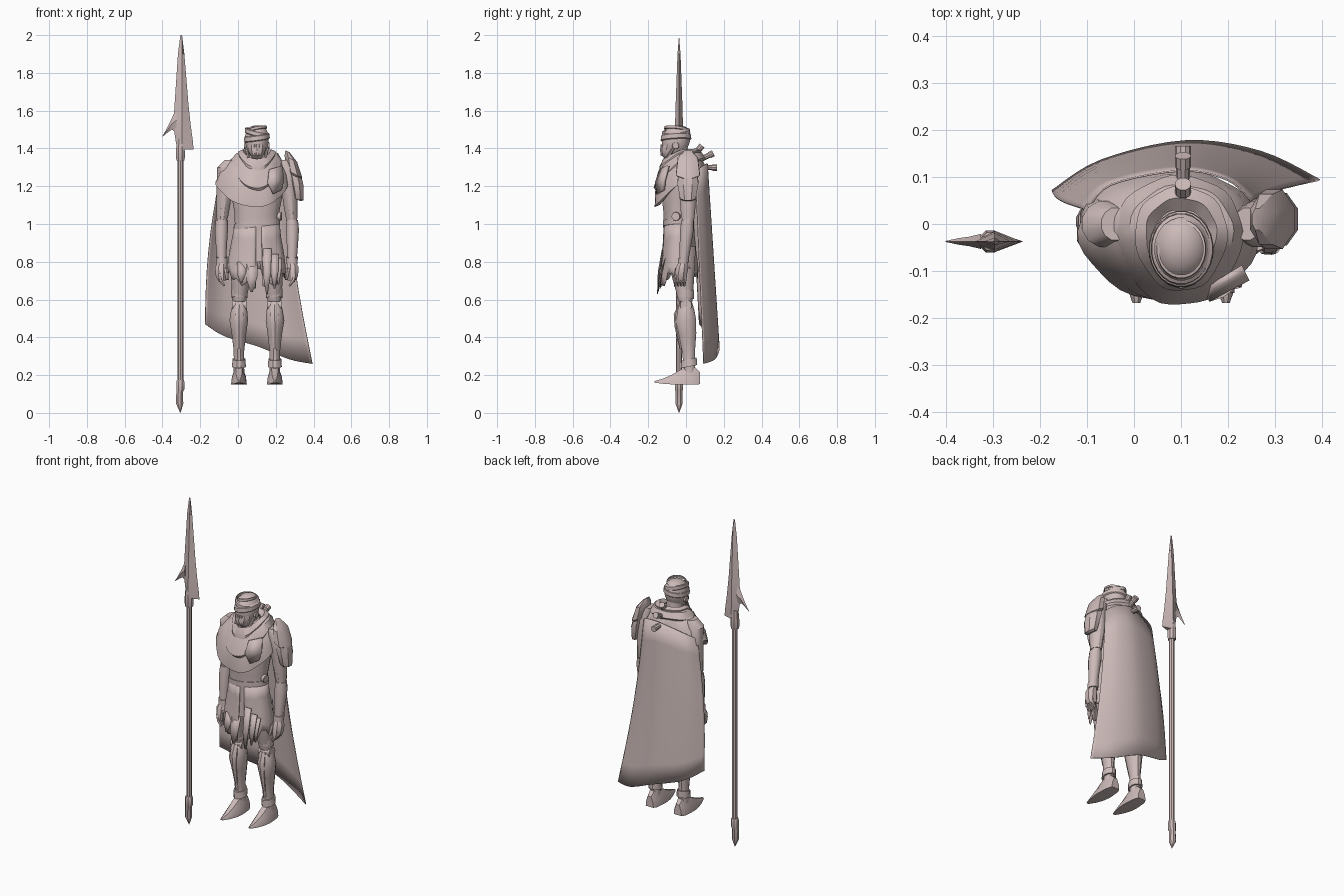
import bpy, bmesh, math, random
from mathutils import Vector

random.seed(4)
CX = 0.10  # centre line of the figure
mat = bpy.data.materials.new("dusty_rose_clay")
mat.diffuse_color = (0.60, 0.49, 0.48, 1)


def loft(name, rings, caps=True, closed=True, thick=0):
    bm = bmesh.new()
    rows = [[bm.verts.new(p) for p in r] for r in rings]
    n = len(rows[0])
    for a, b in zip(rows, rows[1:]):
        for i in range(n if closed else n - 1):
            j = (i + 1) % n
            bm.faces.new((a[i], a[j], b[j], b[i]))
    if caps:
        bm.faces.new(rows[0][::-1])
        bm.faces.new(rows[-1])
    bmesh.ops.remove_doubles(bm, verts=bm.verts, dist=0.0003)
    bmesh.ops.recalc_face_normals(bm, faces=bm.faces)
    me = bpy.data.meshes.new(name)
    bm.to_mesh(me)
    bm.free()
    ob = bpy.data.objects.new(name, me)
    bpy.context.collection.objects.link(ob)
    me.materials.append(mat)
    if thick:
        m = ob.modifiers.new("thickness", 'SOLIDIFY')
        m.thickness = thick
    return ob


def ring(x, y, z, rx, ry, n=12, tx=0, ty=0):
    """Horizontal ellipse, tilted by tx along x and ty along y."""
    out = []
    for i in range(n):
        a = 2 * math.pi * (i + 0.5) / n
        dx, dy = rx * math.cos(a), ry * math.sin(a)
        out.append((x + dx, y + dy, z + tx * dx + ty * dy))
    return out


def stack(name, rows, n=12, tx=0, ty=0, **kw):
    return loft(name, [ring(*r, n, tx, ty) for r in rows], **kw)


def tube(name, a, b, r0, r1=None, n=10):
    a, b = Vector(a), Vector(b)
    q = (b - a).to_track_quat('Z', 'Y')
    rings = []
    for c, r in ((a, r0), (b, r0 if r1 is None else r1)):
        rings.append([c + q @ Vector((r * math.cos(2 * math.pi * i / n), r * math.sin(2 * math.pi * i / n), 0))
                      for i in range(n)])
    return loft(name, rings)


# --- spear ---
SX, SY = -0.305, -0.037
tube("spear_shaft", (SX, SY, 0.12), (SX, SY, 1.38), 0.0155, n=8)
stack("spear_collar", [(SX, SY, z, r, r) for z, r in ((1.335, .022), (1.35, .025), (1.39, .025), (1.45, .02))], 8)
stack("spear_butt", [(SX, SY, .175, .019, .019), (SX, SY, .165, .023, .023), (SX, SY, .125, .023, .023),
                     (SX - .004, SY, .11, .019, .019), (SX - .004, SY, .05, .021, .021),
                     (SX, SY, .0, .001, .001)], 8)
blade = [(2.0, -.305, -.305, 0), (1.90, -.318, -.284, .008), (1.63, -.336, -.262, .018),
         (1.52, -.342, -.25, .021), (1.44, -.33, -.239, .023), (1.395, -.322, -.235, .02)]
loft("spear_blade", [[(l, SY, z), (-.296, SY - t, z), (r, SY, z), (-.296, SY + t, z)] for z, l, r, t in blade])
barb = [(-.325, 1.62, 1.48, .016), (-.35, 1.56, 1.5, .01), (-.372, 1.515, 1.485, .007), (-.4, 1.465, 1.462, .001)]
loft("spear_barb", [[(x, SY, a), (x, SY - t, (a + b) / 2), (x, SY, b), (x, SY + t, (a + b) / 2)] for x, a, b, t in barb])

# --- torso ---
stack("torso", [(CX, -.035, .80, .135, .085), (CX, -.035, .90, .128, .082), (CX, -.04, .98, .118, .078),
                (CX, -.04, 1.06, .12, .08), (CX, -.04, 1.16, .138, .092), (CX, -.03, 1.26, .155, .09),
                (CX, -.02, 1.33, .12, .07), (CX, -.03, 1.37, .05, .05)], 20)
stack("neck", [(CX, -.035, 1.32, .05, .05), (CX, -.04, 1.42, .045, .05)])

# --- skirt with torn hem, split in front ---
N = 48
hem = []
for i in range(N + 1):
    a = -math.pi / 2 + .2 + (2 * math.pi - .24) * i / N
    s, c = math.sin(a), math.cos(a)
    z = .74 - .05 * max(0, -s) + random.uniform(-.035, .035)
    hem.append((a, c, s, z))
rows = []
for t, rx, ry in ((0, .121, .08), (.25, .128, .084), (.6, .145, .092), (.85, .153, .1), (1, .157, .104)):
    rows.append([(CX + rx * c, -.038 + ry * s, 1.0 + (z - 1.0) * t) for a, c, s, z in hem])
loft("torn_skirt", rows, caps=False, closed=False, thick=.005)
for x, w, top, low, y in ((.155, .022, .87, .63, -.145), (.195, .02, .84, .66, -.142),
                          (.215, .015, .82, .68, -.13), (.075, .03, .80, .64, -.142), (.02, .025, .8, .69, -.13)):
    loft("skirt_tatter", [[(x - w, y + .018, top), (x + w, y + .018, top)],
                          [(x - w, y, top * .4 + low * .6), (x + w * .9, y - .004, top * .5 + low * .5)],
                          [(x - w * .3, y - .008, low), (x + w * .1, y - .008, low)]],
         caps=False, closed=False, thick=.005)
stack("belt", [(CX, -.04, .985, .124, .083), (CX, -.04, 1.015, .124, .083)], 20, tx=.12)
tube("belt_disc", (CX + .105, -.05, 1.04), (CX + .13, -.055, 1.04), .026, .022, 12)

# --- limbs, built once per side ---
for s in (-1, 1):
    def X(d):
        return CX + s * d
    side = "right" if s > 0 else "left"
    # legs
    stack(side + "_thigh", [(X(.068), -.025, .88, .066, .078), (X(.078), -.022, .78, .064, .072),
                            (X(.088), -.01, .67, .048, .052), (X(.092), -.003, .59, .036, .038)])
    stack(side + "_knee_cuff", [(X(.092), -.003, .655, .046, .048), (X(.092), -.003, .61, .044, .046)], ty=-.15)
    tube(side + "_knee_joint", (X(.055), 0, .57), (X(.131), 0, .57), .031, n=14)
    stack(side + "_shin", [(X(.093), 0, .59, .03, .032), (X(.094), -.002, .545, .044, .048),
                           (X(.096), -.002, .49, .051, .058), (X(.095), .006, .42, .04, .05),
                           (X(.095), .013, .33, .029, .036), (X(.095), .016, .27, .028, .032),
                           (X(.095), .018, .2, .03, .034)])
    stack(side + "_shin_plate", [(X(.093), -.03, .575, .018, .012), (X(.094), -.047, .52, .026, .018),
                                 (X(.095), -.045, .46, .02, .016), (X(.095), -.025, .34, .01, .01)], 6)
    stack(side + "_ankle_cuff", [(X(.095), .016, .285, .035, .042), (X(.095), .016, .245, .038, .044)], ty=.2)
    # feet
    foot = [(.074, .026, .152, .215), (.05, .036, .15, .24), (.01, .04, .15, .25), (-.03, .042, .15, .228),
            (-.075, .037, .151, .202), (-.12, .025, .154, .182), (-.168, .008, .16, .168)]
    loft(side + "_boot", [[(X(.095) - w, y, lo), (X(.095) + w, y, lo), (X(.095) + w * .9, y, lo * .55 + hi * .45),
                           (X(.095) + w * .4, y, hi), (X(.095) - w * .4, y, hi),
                           (X(.095) - w * .9, y, lo * .55 + hi * .45)] for y, w, lo, hi in foot])
    # arms
    stack(side + "_upper_arm", [(X(.14), 0, 1.34, .03, .035), (X(.162), .0, 1.30, .05, .05),
                                (X(.17), .008, 1.2, .044, .048), (X(.178), .01, 1.1, .038, .042),
                                (X(.184), .01, 1.03, .031, .036)])
    stack(side + "_elbow", [(X(.184), .01, 1.045, .028, .032), (X(.186), .01, .99, .028, .03)])
    stack(side + "_forearm", [(X(.186), .008, 1.02, .033, .034), (X(.188), .005, .97, .036, .037),
                              (X(.188), -.004, .88, .03, .031), (X(.186), -.012, .8, .025, .025)])
    stack(side + "_wrist_cuff", [(X(.186), -.012, .825, .032, .03), (X(.186), -.014, .79, .03, .03)], ty=.2)
    stack(side + "_palm", [(X(.186), -.015, .80, .022, .024), (X(.19), -.022, .77, .034, .034),
                           (X(.188), -.028, .725, .032, .036), (X(.184), -.028, .70, .022, .032)], 8)
    for k in range(4):
        y = -.052 + .016 * k
        tube(side + "_finger", (X(.2), y, .735), (X(.192), y - .004, .695), .0105, .0095, 6)
        tube(side + "_finger_tip", (X(.192), y - .004, .7), (X(.172), y - .006, .672), .0095, .006, 6)
    tube(side + "_thumb", (X(.165), -.045, .765), (X(.155), -.058, .705), .012, .008, 6)

# --- shoulder armour on one side ---
stack("shoulder_plate_upper", [(.262, .01, 1.385, .012, .025), (.28, .01, 1.345, .036, .058),
                               (.298, .01, 1.265, .046, .068), (.296, .01, 1.255, .038, .055)], 8, tx=-.5)
stack("shoulder_plate_lower", [(.293, .01, 1.29, .042, .05), (.308, .01, 1.22, .043, .06),
                               (.318, .01, 1.14, .032, .045), (.312, .01, 1.13, .02, .035)], 8, tx=-.5)
loft("chest_plate", [[(.17, -.14, 1.29), (.235, -.10, 1.31)], [(.16, -.165, 1.22), (.245, -.12, 1.23)],
                     [(.19, -.155, 1.16), (.23, -.125, 1.18)]], caps=False, closed=False, thick=.015)


# --- draped scarf layers: left, right, front, back reach; side, front, back height ---
def drape(name, rows, n=40, power=1.3, fold=.02):
    rings = []
    for k, (xl, xr, yf, yb, zs, zf, zb) in enumerate(rows):
        r = []
        for i in range(n):
            a = 2 * math.pi * i / n
            c, s = math.cos(a), math.sin(a)
            w = 1 + fold * math.sin(7 * a + k * 1.3)
            z = zs + ((zf - zs) * abs(s) ** power if s < 0 else (zb - zs) * s * s)
            r.append((CX + w * c * (xr if c > 0 else xl), -.015 + w * s * (yf if s < 0 else yb), z))
        rings.append(r)
    loft(name, rings, caps=False)


drape("shoulder_drape", [(.08, .08, .09, .06, 1.37, 1.32, 1.37), (.145, .125, .13, .1, 1.34, 1.25, 1.345),
                         (.195, .155, .15, .12, 1.28, 1.17, 1.3), (.217, .165, .152, .13, 1.22, 1.09, 1.24),
                         (.2, .155, .125, .115, 1.225, 1.10, 1.245)])
drape("scarf_middle", [(.07, .07, .09, .07, 1.385, 1.34, 1.385), (.11, .11, .13, .098, 1.375, 1.28, 1.38),
                       (.14, .13, .158, .118, 1.34, 1.19, 1.35), (.135, .125, .145, .105, 1.325, 1.175, 1.335)])
drape("scarf_collar", [(.055, .055, .09, .045, 1.375, 1.33, 1.38), (.075, .075, .105, .07, 1.395, 1.345, 1.4),
                       (.098, .098, .128, .095, 1.385, 1.30, 1.39), (.095, .095, .125, .09, 1.36, 1.265, 1.365)])

# --- cape sheet between a gathered top and a slanted hem ---
top = [(-.10, .03, 1.24), (-.05, .085, 1.28), (.1, .115, 1.32), (.2, .095, 1.31), (.25, .05, 1.28)]
low = [(-.175, .072, .47), (-.07, .137, .405), (.11, .178, .35), (.27, .155, .285), (.395, .095, .26)]


def along(pts, t):
    """Smooth curve through evenly spaced points."""
    f = min(t * (len(pts) - 1), len(pts) - 1.0001)
    i = int(f)
    u = f - i
    p = [Vector(pts[min(max(i + d, 0), len(pts) - 1)]) for d in (-1, 0, 1, 2)]
    return .5 * (2 * p[1] + (p[2] - p[0]) * u + (2 * p[0] - 5 * p[1] + 4 * p[2] - p[3]) * u ** 2
                 + (3 * p[1] - p[0] - 3 * p[2] + p[3]) * u ** 3)


grid = []
for r in range(9):
    v = r / 8
    row = []
    for k in range(21):
        p = along(top, k / 20).lerp(along(low, k / 20), v)
        p.x -= .02 * math.sin(math.pi * v)
        row.append(p)
    grid.append(row)
loft("cape", grid, caps=False, closed=False, thick=.004)

# --- back canisters ---
for a, b in (((.04, 1.36), (.085, 1.415)), ((.085, 1.345), (.145, 1.375)), ((.09, 1.30), (.165, 1.298))):
    va, vb = Vector((.104, *a)), Vector((.104, *b))
    tube("back_canister", va, vb, .015, n=10)
    tube("canister_cap", va.lerp(vb, .62), vb, .0175, n=10)

# --- head ---
HY = -.053
prof = [(1.522, .012), (1.515, .035), (1.495, .054), (1.465, .064), (1.43, .063), (1.40, .056), (1.37, .042), (1.352, .022)]
stack("head", [(CX, HY - .01 * (1.44 - z) / .08, z, r, r * 1.18) for z, r in prof], 20)
for z, h, tx, ty, r in ((1.458, .016, .14, .05, .067), (1.484, .014, -.22, .1, .0625), (1.503, .009, .2, -.1, .052)):
    stack("head_wrap", [(CX, HY, z - h, r * .95, r * 1.14), (CX, HY, z - h * .7, r * 1.03, r * 1.22),
                        (CX, HY, z + h * .7, r, r * 1.19), (CX, HY, z + h, r * .9, r * 1.06)], 24, tx, ty, caps=False)
stack("face_mask", [(CX, -.085, 1.42, .05, .045), (CX, -.088, 1.395, .05, .05), (CX, -.088, 1.365, .038, .045),
                    (CX, -.08, 1.345, .022, .03)], 10)
for k in range(-2, 3):
    tube("mask_rib", (CX + k * .015, -.132 + .005 * k * k, 1.42), (CX + k * .011, -.132 + .005 * k * k, 1.362), .0045, n=6)
for s in (-1, 1):
    tube("ear_disc", (CX + s * .05, -.055, 1.415), (CX + s * .068, -.055, 1.415), .02, .017, 12)
    tube("mask_hose", (CX + s * .058, -.06, 1.41), (CX + s * .045, -.1, 1.35), .008, n=8)

# --- shading ---
for ob in bpy.context.scene.objects:
    ob.select_set(True)
    bpy.context.view_layer.objects.active = ob
bpy.ops.object.shade_smooth_by_angle(angle=math.radians(32))
